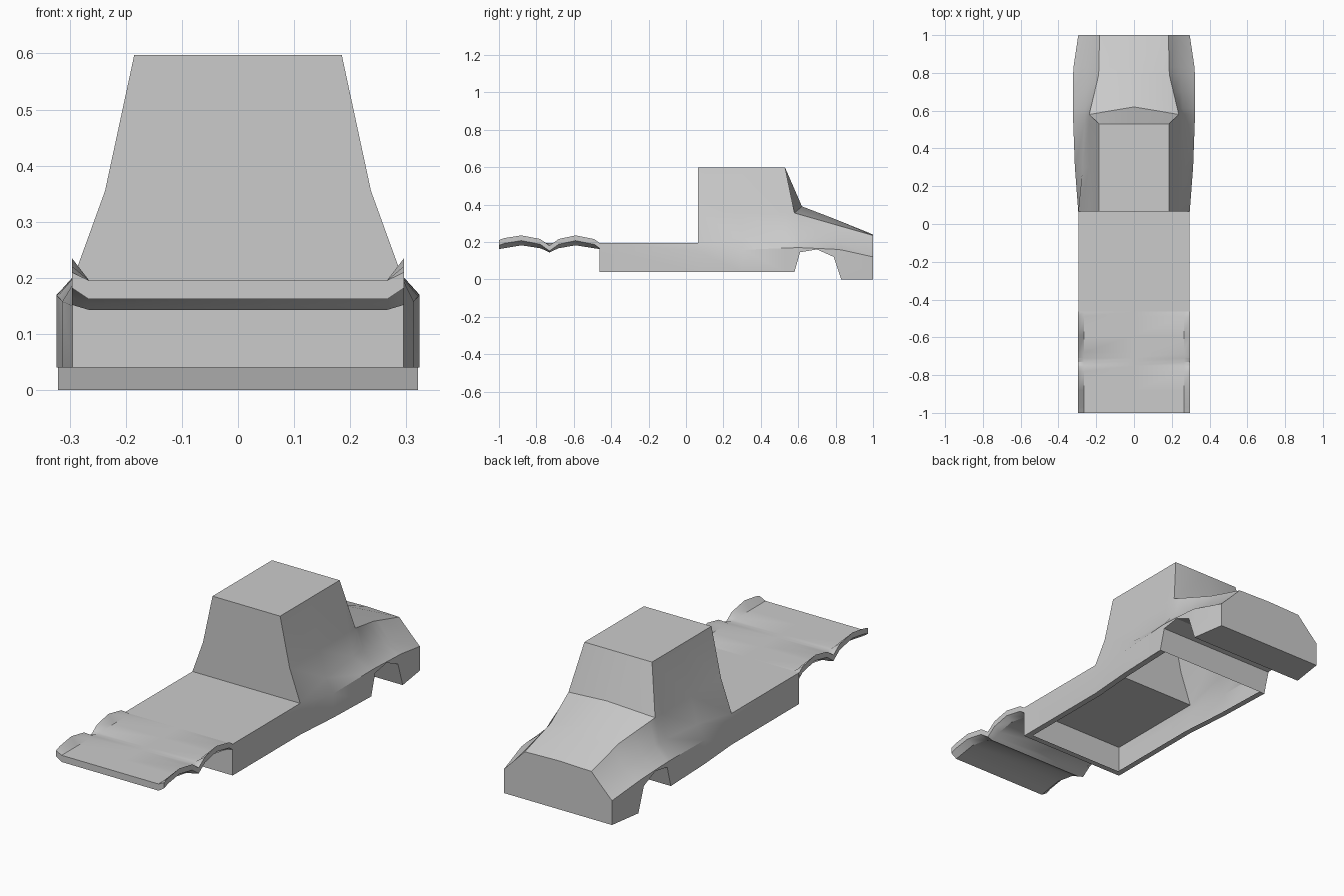
import bpy, bmesh
from math import radians

if "Cube" in bpy.data.objects:
    bpy.data.objects.remove(bpy.data.objects["Cube"])


def lerp(keys, y):
    """Interpolate tuples along sorted (y, values...) keys."""
    if y <= keys[0][0]:
        return keys[0][1:]
    for a, b in zip(keys, keys[1:]):
        if y <= b[0]:
            t = (y - a[0]) / (b[0] - a[0])
            return tuple(p + (q - p) * t for p, q in zip(a[1:], b[1:]))
    return keys[-1][1:]


def finish(name, bm, angle=30):
    bmesh.ops.remove_doubles(bm, verts=bm.verts, dist=1e-4)
    bmesh.ops.dissolve_degenerate(bm, edges=bm.edges, dist=1e-5)
    bmesh.ops.recalc_face_normals(bm, faces=bm.faces)
    me = bpy.data.meshes.new(name)
    bm.to_mesh(me)
    bm.free()
    ob = bpy.data.objects.new(name, me)
    bpy.context.collection.objects.link(ob)
    bpy.ops.object.select_all(action='DESELECT')
    ob.select_set(True)
    bpy.context.view_layer.objects.active = ob
    bpy.ops.object.shade_smooth_by_angle(angle=radians(angle))
    return ob


def loft(name, sections, floor, caps):
    """Half sections run from top centre to bottom edge; mirrored and skinned.
    floor(i) says whether the underside is closed between sections i and i+1."""
    bm = bmesh.new()
    rows = []
    for half in sections:
        full = half + [(-x, y, z) for x, y, z in reversed(half[1:])]
        rows.append([bm.verts.new(p) for p in full])
    n = len(rows[0])
    k = len(sections[0])
    for i, (r, s) in enumerate(zip(rows, rows[1:])):
        for j in range(n):
            if j == k - 1 and not floor(i):
                continue
            bm.faces.new((r[j], r[(j + 1) % n], s[(j + 1) % n], s[j]))
    for c in caps:
        bm.faces.new(rows[c])
    return finish(name, bm)


# Main body: deck, cab and hood
lower_side = [(.065, .295, .15), (.30, .313, .158), (.60, .324, .17), (.82, .322, .16), (1, .295, .12)]
flank = [(.065, .295, .195), (.30, .272, .225), (.58, .26, .24), (.79, .248, .205), (1, .238, .177)]
hood_edge = [(.58, .237, .355), (.79, .187, .295), (1, .182, .235)]
hood_mid = [(.58, .04, .39), (.79, 0, .325), (1, 0, .24)]
bottom = [(.58, .04), (.61, .145), (.70, .16), (.79, .12), (.83, 0), (1, 0)]


def body_section(y, kind):
    dx, dz = lerp(lower_side, y)
    cx, cz = lerp(flank, y)
    ez = lerp(bottom, y)[0]
    if kind == 'deck':
        top = [(0, y, .195), (.185, y, .195), (.237, y, .195)]
    elif kind == 'cab':
        top = [(0, y, .597), (.185, y, .597), (.237, y, .355)]
    else:
        dy, mz = lerp(hood_mid, y)
        hx, hz = lerp(hood_edge, y)
        top = [(0, y + dy, mz), (hx, y, hz), (hx, y, hz)]
    return top + [(cx, y, cz), (dx, y, max(dz, ez + .005)), (dx, y, ez)]


plan = [(-.463, 'deck'), (.065, 'deck'), (.065, 'cab'), (.30, 'cab'), (.53, 'cab')]
plan += [(y, 'hood') for y in (.58, .61, .70, .79, .83, 1)]
loft("truck_body", [body_section(*p) for p in plan], lambda i: i >= 5, (0, -1))

# Thin front deck with wavy edge lips
wave_top = [(-1, .21), (-.97, .221), (-.88, .235), (-.78, .216), (-.73, .18),
            (-.68, .216), (-.59, .235), (-.49, .215), (-.463, .195)]
wave_low = [(-1, .162), (-.88, .182), (-.77, .165), (-.73, .143), (-.69, .165),
            (-.59, .182), (-.463, .162)]
deck = []
for y in (-1, -.97, -.88, -.78, -.75, -.73, -.71, -.68, -.59, -.49, -.463):
    t, low = lerp(wave_top, y)[0], lerp(wave_low, y)[0]
    deck.append([(0, y, .195), (.265, y, .195), (.296, y, t),
                 (.296, y, max(t - .028, low)), (.266, y, low)])
loft("front_deck", deck, lambda i: True, (0,))

# Inward flange round the open underside
bm = bmesh.new()
rings = []
for inset in (0, .03):
    pts = []
    for y, x in ((-.463 + inset, .295), (.065, .295), (.30, .313), (.58, .3225)):
        pts.append((x - inset, y, .04))
    pts += [(-x, y, z) for x, y, z in reversed(pts)]
    rings.append([bm.verts.new(p) for p in pts])
m = len(rings[0])
for j in range(m):
    if j != 3:
        k = (j + 1) % m
        bm.faces.new((rings[0][j], rings[0][k], rings[1][k], rings[1][j]))
finish("bottom_rim", bm)
